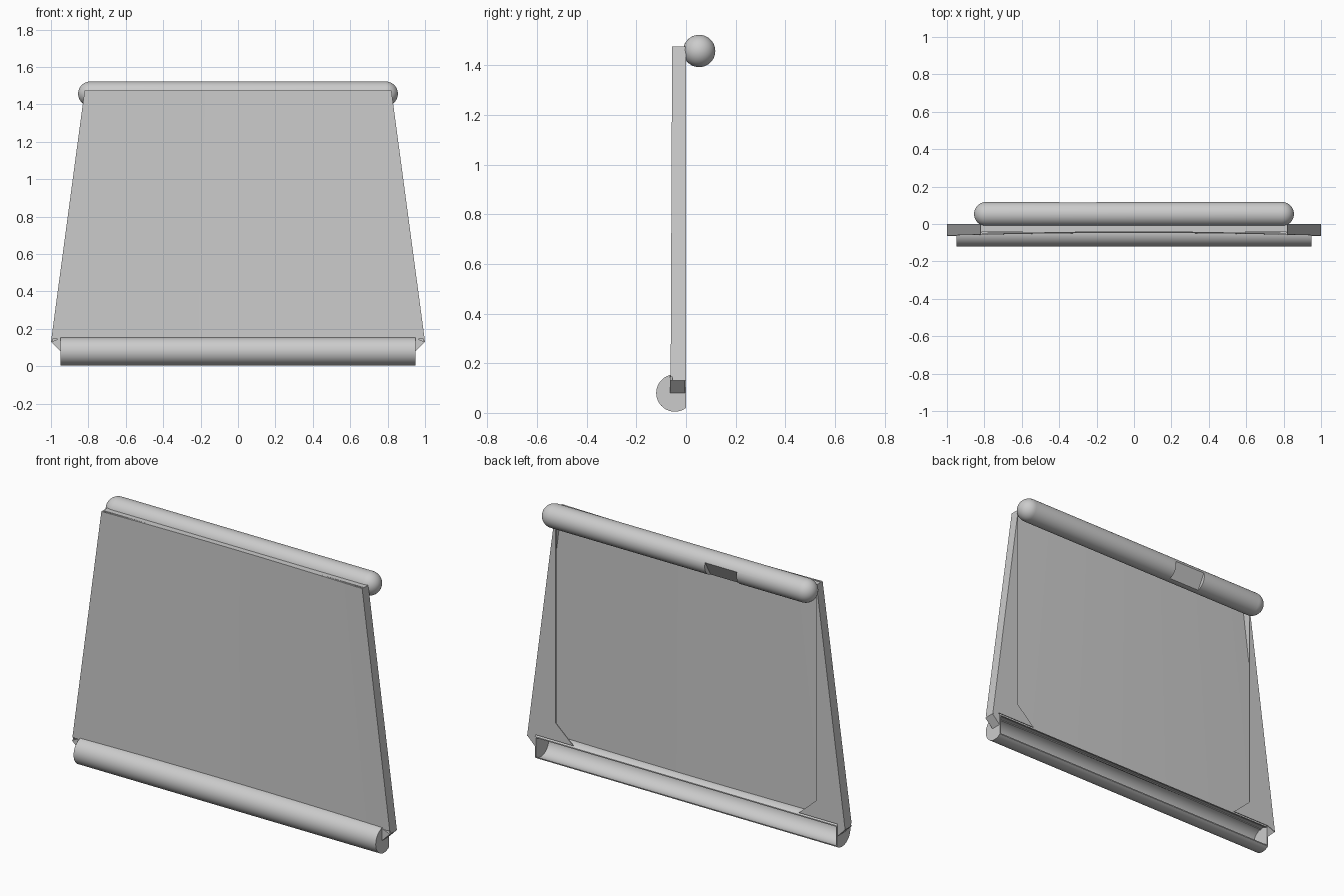
import bpy, bmesh, math
from mathutils import Matrix, Vector

cube = bpy.data.objects.get("Cube")
if cube:
    bpy.data.objects.remove(cube, do_unlink=True)

grey = bpy.data.materials.new("plain grey")
grey.use_nodes = True
GREY = (0.6, 0.6, 0.6, 1)
grey.diffuse_color = GREY
grey.node_tree.nodes["Principled BSDF"].inputs["Base Color"].default_value = GREY


def finish(bm, name, smooth=False):
    bmesh.ops.remove_doubles(bm, verts=bm.verts, dist=1e-5)
    bmesh.ops.recalc_face_normals(bm, faces=bm.faces)
    mesh = bpy.data.meshes.new(name)
    bm.to_mesh(mesh)
    bm.free()
    mesh.materials.append(grey)
    obj = bpy.data.objects.new(name, mesh)
    bpy.context.collection.objects.link(obj)
    if smooth:
        smooth_sharp(obj)
    return obj


def smooth_sharp(obj):
    bpy.ops.object.select_all(action="DESELECT")
    obj.select_set(True)
    bpy.context.view_layer.objects.active = obj
    bpy.ops.object.shade_smooth_by_angle(angle=math.radians(35))


def prism(name, points, push, smooth=False):
    """Close a flat outline and extrude it along push."""
    bm = bmesh.new()
    face = bm.faces.new([bm.verts.new(p) for p in points])
    moved = bmesh.ops.extrude_face_region(bm, geom=[face], use_keep_orig=True)
    verts = [v for v in moved["geom"] if isinstance(v, bmesh.types.BMVert)]
    bmesh.ops.translate(bm, verts=verts, vec=Vector(push))
    return finish(bm, name, smooth)


# Main sheet: thin, tapered and bowed gently towards the back
TOP, THICK, STEPS = 1.475, 0.008, 24
ROWS = [(0.145, 0.998, -0.062), (TOP, 0.82, -0.056)]
bm = bmesh.new()
front, back = [], []
for z, half, y in ROWS:
    ts = [2 * i / STEPS - 1 for i in range(STEPS + 1)]
    for grid, offset in ((front, 0), (back, THICK)):
        grid.append([bm.verts.new((t * half, y + offset + 0.014 * (1 - t * t), z)) for t in ts])
for grid in (front, back):
    for i in range(STEPS):
        bm.faces.new((grid[0][i], grid[0][i + 1], grid[1][i + 1], grid[1][i]))
for i in (0, -1):
    bm.faces.new((front[0][i], back[0][i], back[1][i], front[1][i]))
for r in (0, 1):
    for i in range(STEPS):
        bm.faces.new((front[r][i], front[r][i + 1], back[r][i + 1], back[r][i]))
finish(bm, "panel_sheet", True)

# Rim folded back from the sheet: top wall, side walls, thin flaps and chamfered tips
prism("top_wall", [(-0.82, -0.04, TOP), (0.82, -0.04, TOP), (0.82, -0.002, TOP),
                   (-0.82, -0.002, TOP)], (0, 0, -0.006))
WALL = [(0.82, TOP), (1.0, 0.13), (0.993, 0.13), (0.813, TOP)]
FLAP = [(0.82, TOP), (1.0, 0.13), (0.95, 0.15), (0.71, 0.15), (0.82, 0.25)]
TIP = [(1.0, 0.13), (0.95, 0.08), (0.95, 0.15)]
for side, label in ((1, "left"), (-1, "right")):
    for part, shape, y, depth in (("wall", WALL, -0.055, 0.053),
                                  ("flap", FLAP, -0.006, 0.005),
                                  ("tip", TIP, -0.064, 0.06)):
        prism(label + "_" + part, [(side * x, y, z) for x, z in shape], (0, depth, 0))

# Bottom trough: hollow rounded shell, open at the back, with end caps
CY, CZ, R, HALF = -0.045, 0.08, 0.075, 0.95


def arc(x, radius, count=36):
    start = math.acos(-CY / radius)
    sweep = 2 * math.pi - 2 * start
    angles = [start + sweep * i / count for i in range(count + 1)]
    return [(x, CY + radius * math.cos(a), CZ + radius * math.sin(a)) for a in angles]


prism("bottom_trough", arc(-HALF, R) + arc(-HALF, R - 0.005)[::-1], (2 * HALF, 0, 0), True)
for side, label in ((1, "left"), (-1, "right")):
    prism(label + "_trough_cap", arc(side * HALF, R), (-side * 0.006, 0, 0), True)

# Top bar: round-ended rod made by spinning a profile about its long axis
BY, BZ, BR, BL = 0.053, 1.457, 0.065, 0.79
quarter = [math.pi / 2 * i / 10 for i in range(11)]
outline = [(-BL - BR * math.cos(a), BR * math.sin(a)) for a in quarter]
outline += [(-x, r) for x, r in outline[::-1]]
bm = bmesh.new()
verts = [bm.verts.new((x, BY, BZ + r)) for x, r in outline]
edges = [bm.edges.new(pair) for pair in zip(verts, verts[1:])]
bmesh.ops.spin(bm, geom=verts + edges, cent=(0, BY, BZ), axis=(1, 0, 0),
               angle=2 * math.pi, steps=40, use_duplicate=False)
bar = finish(bm, "top_bar")

# Shallow flat notch cut in the lower back of the bar
bm = bmesh.new()
bmesh.ops.create_cube(bm, size=1, matrix=Matrix.Translation((-0.3, BY, BZ))
                      @ Matrix.Rotation(math.radians(-30), 4, "X")
                      @ Matrix.Translation((0, 0.092, 0))
                      @ Matrix.Diagonal((0.2, 0.1, 0.2, 1)))
cutter = finish(bm, "notch_cutter")
cut = bar.modifiers.new("notch", "BOOLEAN")
cut.operation = "DIFFERENCE"
cut.solver = "EXACT"
cut.object = cutter
bpy.context.view_layer.objects.active = bar
bpy.ops.object.modifier_apply(modifier=cut.name)
bpy.data.objects.remove(cutter, do_unlink=True)
smooth_sharp(bar)
